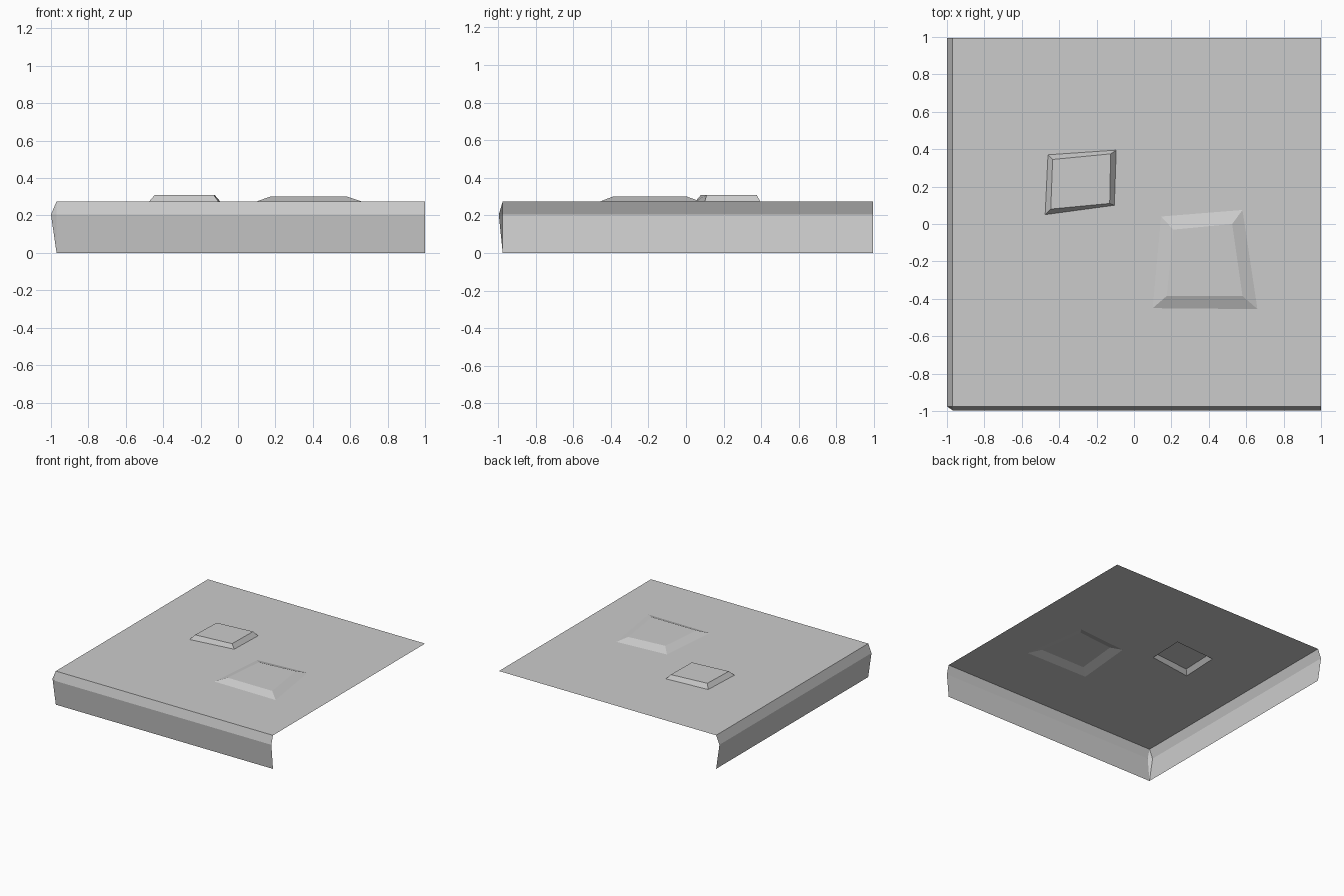
import bpy
import bmesh

cube = bpy.data.objects.get("Cube")
if cube:
    bpy.data.objects.remove(cube, do_unlink=True)

# One plain grey for the whole sheet
grey = bpy.data.materials.new("plain grey")
grey.use_nodes = True
colour = (0.6, 0.6, 0.6, 1)
grey.diffuse_color = colour
grey.node_tree.nodes["Principled BSDF"].inputs["Base Color"].default_value = colour

TOP = 0.275
LEFT, RIGHT, FRONT, BACK = -0.97, 1.0, -0.975, 0.995


def bridge(bm, upper, lower, closed):
    """Join two equal rows of points with quads."""
    a = [bm.verts.new(p) for p in upper]
    b = [bm.verts.new(p) for p in lower]
    n = len(a)
    for i in range(n if closed else n - 1):
        j = (i + 1) % n
        bm.faces.new((a[i], a[j], b[j], b[i]))
    return b


def finish(name, bm):
    """Weld the rows and make a flat-shaded object."""
    bmesh.ops.remove_doubles(bm, verts=bm.verts[:], dist=0.0001)
    mesh = bpy.data.meshes.new(name)
    bm.to_mesh(mesh)
    bm.free()
    mesh.materials.append(grey)
    obj = bpy.data.objects.new(name, mesh)
    bpy.context.collection.objects.link(obj)
    return obj


def at(points, z):
    return [(x, y, z) for x, y in points]


def panel_half(bm, x0, x1, base, crest, height):
    """Half of the sheet, pushed up into a hollow four-sided bump."""
    border = [(x0, FRONT), (x1, FRONT), (x1, BACK), (x0, BACK)]
    bridge(bm, at(border, TOP), at(base, TOP), True)
    cap = bridge(bm, at(base, TOP), at(crest, height), True)
    bm.faces.new(cap)


# Top sheet with the two bumps
bm = bmesh.new()
panel_half(bm, LEFT, 0,
           [(-0.475, 0.05), (-0.105, 0.1), (-0.095, 0.395), (-0.46, 0.37)],
           [(-0.445, 0.08), (-0.13, 0.11), (-0.125, 0.375), (-0.435, 0.345)],
           0.31)
panel_half(bm, 0, RIGHT,
           [(0.1, -0.45), (0.66, -0.455), (0.58, 0.075), (0.145, 0.04)],
           [(0.175, -0.385), (0.58, -0.385), (0.525, 0.0), (0.21, -0.03)],
           0.302)
finish("top_sheet", bm)


# Folded skirt along the front and one side, with a faceted corner
def skirt_row(out, z):
    front, side = FRONT - out * 0.7, LEFT - out
    return at([(RIGHT, front), (LEFT, front), (side, FRONT), (side, BACK)], z)


bm = bmesh.new()
rows = [skirt_row(0, TOP), skirt_row(0.03, 0.205), skirt_row(0, 0)]
for upper, lower in zip(rows, rows[1:]):
    bridge(bm, upper, lower, False)
bmesh.ops.dissolve_degenerate(bm, dist=0.0001, edges=bm.edges[:])
finish("folded_skirt", bm)
